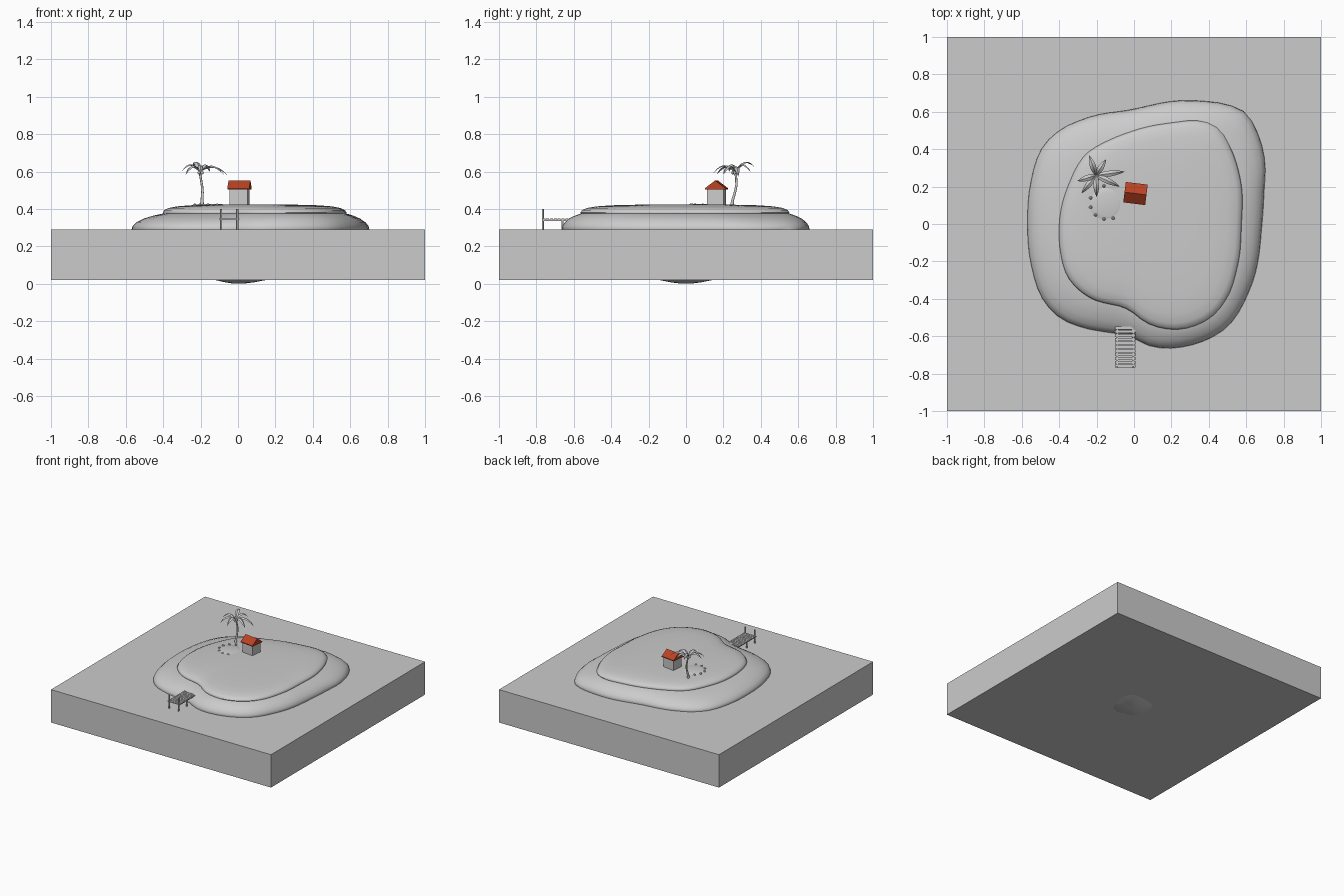
import bpy, bmesh, math
from mathutils import Vector, Matrix

if "Cube" in bpy.data.objects:
    bpy.data.objects.remove(bpy.data.objects["Cube"])


def material(name, rgb):
    m = bpy.data.materials.new(name)
    m.diffuse_color = (*rgb, 1)
    m.use_nodes = True
    m.node_tree.nodes["Principled BSDF"].inputs["Base Color"].default_value = m.diffuse_color
    return m


GREY = material("light grey", (0.6, 0.6, 0.6))
RED = material("brick red", (0.5, 0.055, 0.017))


def make(name, verts, faces, mat=GREY, smooth=None):
    me = bpy.data.meshes.new(name)
    me.from_pydata([tuple(v) for v in verts], [], faces)
    bm = bmesh.new()
    bm.from_mesh(me)
    bmesh.ops.recalc_face_normals(bm, faces=bm.faces)
    bm.to_mesh(me)
    bm.free()
    ob = bpy.data.objects.new(name, me)
    bpy.context.collection.objects.link(ob)
    me.materials.append(mat)
    if smooth:
        bpy.ops.object.select_all(action='DESELECT')
        ob.select_set(True)
        bpy.context.view_layer.objects.active = ob
        bpy.ops.object.shade_smooth_by_angle(angle=math.radians(smooth))
    return ob


def box(name, x0, x1, y0, y1, z0, z1, mat=GREY):
    v = [(x, y, z) for x in (x0, x1) for y in (y0, y1) for z in (z0, z1)]
    f = [(0, 1, 3, 2), (4, 6, 7, 5), (0, 4, 5, 1), (2, 3, 7, 6), (0, 2, 6, 4), (1, 5, 7, 3)]
    return make(name, v, f, mat)


def loft(name, rings, smooth=40):
    n = len(rings[0])
    v = [p for r in rings for p in r]
    f = [(i * n + j, i * n + (j + 1) % n, (i + 1) * n + (j + 1) % n, (i + 1) * n + j)
         for i in range(len(rings) - 1) for j in range(n)]
    f += [tuple(range(n))[::-1], tuple(range((len(rings) - 1) * n, len(rings) * n))]
    return make(name, v, f, GREY, smooth)


# Island outlines, resampled at even angles around a centre
CX, CY, N = 0.08, 0.0, 72


def outline(pts):
    pol = sorted((math.atan2(y - CY, x - CX) % math.tau, math.hypot(x - CX, y - CY)) for x, y in pts)
    pol = [(a - math.tau, r) for a, r in pol[-2:]] + pol + [(a + math.tau, r) for a, r in pol[:2]]
    out = []
    for k in range(N):
        t = k * math.tau / N
        i = max(j for j in range(1, len(pol) - 2) if pol[j][0] <= t)
        (a0, r0), (a1, r1), (a2, r2), (a3, r3) = pol[i - 1:i + 3]
        u, h = (t - a1) / (a2 - a1), a2 - a1
        m1, m2 = (r2 - r0) / (a2 - a0) * h, (r3 - r1) / (a3 - a1) * h
        r = ((2 * u**3 - 3 * u**2 + 1) * r1 + (u**3 - 2 * u**2 + u) * m1
             + (3 * u**2 - 2 * u**3) * r2 + (u**3 - u**2) * m2)
        out.append(Vector((CX + r * math.cos(t), CY + r * math.sin(t), 0)))
    return out


shore = outline([(.70, .34), (.695, .155), (.68, -.06), (.62, -.35), (.51, -.54), (.41, -.61),
                 (.30, -.65), (.165, -.665), (.06, -.645), (-.02, -.6), (-.14, -.58), (-.29, -.55),
                 (-.4, -.5), (-.49, -.4), (-.55, -.22), (-.57, 0), (-.555, .21), (-.49, .41),
                 (-.385, .51), (-.26, .565), (0, .615), (.33, .66), (.47, .645), (.59, .60), (.66, .49)])
rim = outline([(.575, 0), (.57, .235), (.51, .42), (.45, .51), (.36, .55), (.19, .54), (0, .5),
               (-.13, .45), (-.26, .37), (-.35, .21), (-.4, 0), (-.395, -.14), (-.35, -.29),
               (-.235, -.395), (-.075, -.44), (-.005, -.475), (.06, -.525), (.165, -.56),
               (.27, -.56), (.41, -.5), (.5, -.39), (.555, -.22)])

# Water block
box("water_block", -1, 1, -1, 1, 0.02, 0.29)

# Sand: bowl under water, sloping beach above
rings = []
for s, z in [(.05, .002), (.12, .008), (.21, .02), (.45, .07), (.75, .15), (.93, .23)]:
    c = Vector((CX * s, 0, z))
    rings.append([c + (p - Vector((CX, CY, 0))) * s for p in shore])
for t, z in [(0, .288), (.04, .31), (.17, .33), (.4, .35), (.7, .365), (1, .376), (1.15, .378)]:
    rings.append([p.lerp(q, t) + Vector((0, 0, z)) for p, q in zip(shore, rim)])
loft("sand_island", rings, 60)

# Grass layer on top
C = Vector((CX, CY, 0))
loft("grass_top", [[C + (p - C) * s + Vector((0, 0, z)) for p in rim]
                   for s, z in [(.96, .364), (.99, .37), (1, .381), (.985, .394), (.94, .405),
                                (.85, .414), (.7, .42), (.4, .424), (.05, .425)]], 60)


def circle(x, y, z, r, n=24):
    return [(x + r * math.cos(k * math.tau / n), y + r * math.sin(k * math.tau / n), z) for k in range(n)]


# Low mound with small stones beside the palm
loft("low_mound", [circle(-.145, .105, z, r) for r, z in
                   [(.1, .415), (.09, .421), (.06, .426), (.01, .428)]], 60)
for k in range(7):
    a = math.radians(100 + 32 * k)
    x, y = -.145 + .09 * math.cos(a), .115 + .09 * math.sin(a)
    loft("stone_%d" % k, [circle(x, y, z, r, 7) for r, z in [(.008, .415), (.009, .424), (.004, .429)]])

# Hut: walls and gable roof, slightly turned
turn = Matrix.Translation((.008, .163, 0)) @ Matrix.Rotation(math.radians(-7), 4, 'Z')
walls = box("hut_walls", -.049, .049, -.045, .045, .41, .508)
prof = [(-.055, .505), (-.055, .511), (0, .553), (.055, .511), (.055, .505)]
v = [(x, y, z) for x in (-.059, .059) for y, z in prof]
f = [(0, 1, 2, 3, 4), (9, 8, 7, 6, 5)] + [(i, (i + 1) % 5, (i + 1) % 5 + 5, i + 5) for i in range(5)]
roof = make("hut_roof", v, f, RED)
for ob in (walls, roof):
    ob.matrix_world = turn

# Palm trunk
path = [(-.193, .245, .415, .011), (-.192, .25, .45, .008), (-.19, .262, .49, .007),
        (-.193, .27, .53, .0065), (-.2, .268, .57, .006), (-.205, .26, .602, .006)]
loft("palm_trunk", [circle(x, y, z, r, 10) for x, y, z, r in path])

# Palm fronds: folded, drooping strips
crown = Vector((-.203, .26, .6))
tips = [(-.05, .28, .575), (-.075, .2, .585), (-.2, .145, .59), (-.28, .165, .585),
        (-.302, .23, .60), (-.24, .368, .625), (-.15, .345, .6)]
for k, tip in enumerate(tips):
    d = Vector(tip) - crown
    side = Vector((-d.y, d.x, 0)).normalized()
    v, f = [], []
    for i in range(7):
        t = i / 6
        p = crown + d * t + Vector((0, 0, .16 * t * (1 - t)))
        w = .003 + .013 * math.sin(math.pi * t ** .8) if i < 6 else .0005
        v += [p - side * w - Vector((0, 0, w * .5)), p, p + side * w - Vector((0, 0, w * .5))]
    for i in range(6):
        for j in range(2):
            a = i * 3 + j
            f.append((a, a + 1, a + 4, a + 3))
    make("palm_frond_%d" % k, v, f, GREY, 30)

# Coconuts under the crown
for k in range(3):
    a = k * math.tau / 3
    x, y = crown.x + .011 * math.cos(a), crown.y + .011 * math.sin(a)
    loft("coconut_%d" % k, [circle(x, y, .594 + z, r, 8) for r, z in
                            [(.002, -.009), (.007, -.005), (.008, 0), (.007, .005), (.002, .009)]], 60)

# Jetty: planks, stringers and posts
for k in range(11):
    y = -.768 + k * .0205
    box("jetty_plank_%d" % k, -.102, .008, y, y + .016, .343, .35)
for x in (-.09, -.004):
    box("jetty_stringer", x - .004, x + .004, -.765, -.55, .335, .343)
    for y, top in ((-.765, .4), (-.66, .343)):
        loft("jetty_post", [circle(x, y, z, .0055, 10) for z in (.2, top)])
